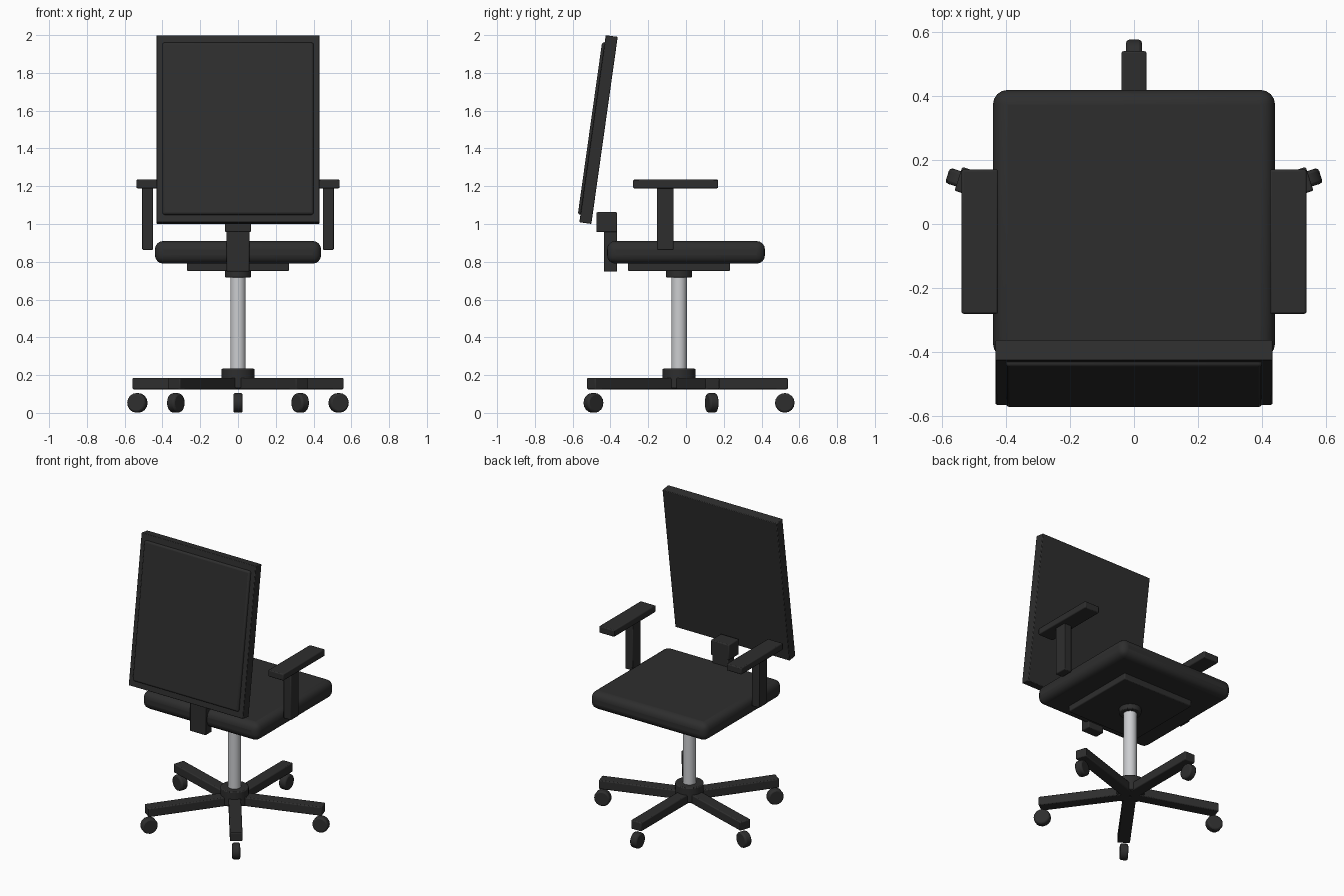
import bpy
from math import radians, pi, sin, cos
from mathutils import Vector

cube = bpy.data.objects.get("Cube")
if cube:
    bpy.data.objects.remove(cube, do_unlink=True)


def material(name, colour):
    m = bpy.data.materials.new(name)
    m.use_nodes = True
    m.diffuse_color = colour
    bsdf = m.node_tree.nodes["Principled BSDF"]
    bsdf.inputs["Base Color"].default_value = colour
    bsdf.inputs["Roughness"].default_value = 0.6
    return m


black = material("black", (0.027, 0.027, 0.027, 1))
silver = material("silver", (0.6, 0.61, 0.63, 1))


def finish(name, mat, bevel, segments):
    ob = bpy.context.object
    ob.name = name
    ob.data.materials.append(mat)
    bpy.ops.object.transform_apply(location=False, rotation=False, scale=True)
    if bevel:
        mod = ob.modifiers.new("Bevel", "BEVEL")
        mod.width, mod.segments = bevel, segments
        mod.limit_method = "ANGLE"
        mod.angle_limit = radians(40)
    bpy.ops.object.shade_smooth_by_angle(angle=radians(32))
    return ob


def box(name, centre, size, bevel=0.006, segments=2, rotation=(0, 0, 0)):
    bpy.ops.mesh.primitive_cube_add(size=1, location=centre, rotation=rotation)
    bpy.context.object.scale = size
    return finish(name, black, bevel, segments)


def cylinder(name, centre, radius, depth, mat=black, sides=32, bevel=0.006, rotation=(0, 0, 0)):
    bpy.ops.mesh.primitive_cylinder_add(vertices=sides, radius=radius, depth=depth,
                                        location=centre, rotation=rotation)
    return finish(name, mat, bevel, 2)


AXIS_Y = -0.037  # centre line of the column and star base

# Seat and its underside plate
box("seat", (0, 0, 0.85), (0.88, 0.836, 0.12), 0.045, 4)
box("seat_plate", (0, AXIS_Y, 0.775), (0.54, 0.54, 0.05))

# Backrest: tilted panel with a thin raised pad on its outer face
TILT = -0.14
back_centre = Vector((0, -0.463, 1.5))
normal = Vector((0, -cos(TILT), -sin(TILT)))
box("backrest_panel", back_centre, (0.864, 0.064, 1.0), 0.004, 2, (TILT, 0, 0))
box("backrest_pad", back_centre + normal * 0.03, (0.8, 0.032, 0.92), 0.012, 3, (TILT, 0, 0))

# Bracket that carries the backrest
box("back_bracket", (0, -0.4, 0.875), (0.12, 0.07, 0.255))
box("back_bracket_block", (0, -0.42, 1.01), (0.137, 0.11, 0.105))

# Armrests
for side, s in (("left", 1), ("right", -1)):
    box(side + "_arm_post", (s * 0.478, -0.109, 1.03), (0.058, 0.088, 0.335))
    box(side + "_arm_pad", (s * 0.481, -0.055, 1.212), (0.114, 0.45, 0.046))

# Central column
cylinder("gas_column", (0, AXIS_Y, 0.48), 0.041, 0.56, silver, bevel=0)
cylinder("top_collar", (0, AXIS_Y, 0.736), 0.069, 0.04)
cylinder("base_hub", (0, AXIS_Y, 0.182), 0.088, 0.104)

# Star base: five legs, each with a caster
for i in range(5):
    a = pi / 2 + i * 2 * pi / 5
    out = Vector((cos(a), sin(a), 0))
    hub = Vector((0, AXIS_Y, 0))
    box(f"base_leg_{i + 1}", hub + out * 0.29 + Vector((0, 0, 0.155)),
        (0.572, 0.078, 0.06), rotation=(0, 0, a))
    cylinder(f"caster_{i + 1}", hub + out * 0.56 + Vector((0, 0, 0.053)),
             0.052, 0.05, sides=16, bevel=0.01, rotation=(pi / 2, 0, a))
